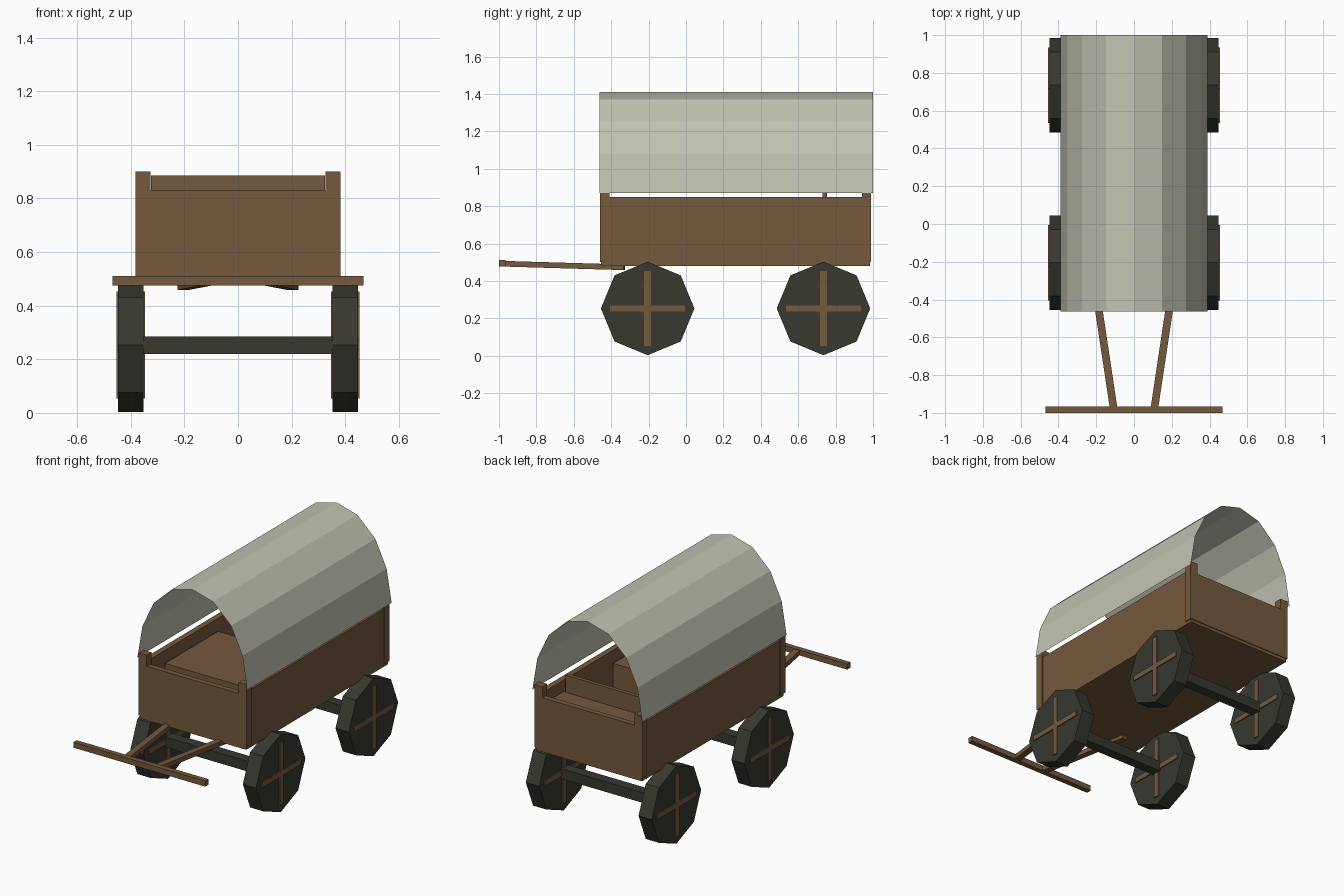
import bpy, bmesh, math
from mathutils import Vector

if "Cube" in bpy.data.objects:
    bpy.data.objects.remove(bpy.data.objects["Cube"])


def material(name, rgb):
    m = bpy.data.materials.new(name)
    m.diffuse_color = (*rgb, 1)
    m.use_nodes = True
    m.node_tree.nodes["Principled BSDF"].inputs["Base Color"].default_value = m.diffuse_color
    return m


WOOD = material("brown wood", (0.178, 0.100, 0.048))
DARK = material("dark wood", (0.040, 0.040, 0.030))
CLOTH = material("pale canvas", (0.540, 0.540, 0.450))


def finish(name, bm, mat):
    mesh = bpy.data.meshes.new(name)
    bm.to_mesh(mesh)
    bm.free()
    mesh.materials.append(mat)
    ob = bpy.data.objects.new(name, mesh)
    bpy.context.collection.objects.link(ob)
    return ob


def box(name, lo, hi, mat):
    """Box between two opposite corners."""
    bm = bmesh.new()
    bmesh.ops.create_cube(bm, size=1)
    for v in bm.verts:
        v.co = [lo[i] + (v.co[i] + 0.5) * (hi[i] - lo[i]) for i in range(3)]
    return finish(name, bm, mat)


def beam(name, a, b, width, height, mat):
    """Rectangular bar running from point a to point b."""
    a, b = Vector(a), Vector(b)
    ob = box(name, (-width / 2, -height / 2, 0), (width / 2, height / 2, (b - a).length), mat)
    ob.rotation_euler = (b - a).to_track_quat('Z', 'Y').to_euler()
    ob.location = a
    return ob


def wheel(name, x0, x1, y, z, r):
    """Solid octagonal wheel with a corner pointing up."""
    bm = bmesh.new()
    rings = []
    for x in (x0, x1):
        rings.append([bm.verts.new((x, y + r * math.sin(i * math.pi / 4),
                                    z + r * math.cos(i * math.pi / 4))) for i in range(8)])
    for i in range(8):
        j = (i + 1) % 8
        bm.faces.new((rings[0][i], rings[0][j], rings[1][j], rings[1][i]))
    for ring in rings:
        bm.faces.new(ring)
    bmesh.ops.recalc_face_normals(bm, faces=bm.faces)
    return finish(name, bm, DARK)


# Wagon bed: floor, side walls and end boards
FRONT, BACK = -0.46, 0.99
box("floor", (-0.375, FRONT + 0.005, 0.48), (0.375, BACK - 0.005, 0.51), WOOD)
box("front_board", (-0.375, FRONT, 0.50), (0.375, FRONT + 0.035, 0.83), WOOD)
box("back_board", (-0.375, BACK - 0.035, 0.50), (0.375, BACK, 0.83), WOOD)
for s, side in ((-1, "left"), (1, "right")):
    xs = sorted((s * 0.34, s * 0.377))
    box(side + "_wall", (xs[0], FRONT + 0.01, 0.48), (xs[1], BACK - 0.01, 0.85), WOOD)
    xs = sorted((s * 0.327, s * 0.383))
    for y, end in ((FRONT, "front"), (BACK - 0.05, "back")):
        box(f"{end}_{side}_post", (xs[0], y, 0.50), (xs[1], y + 0.05, 0.90), WOOD)

# Cargo chest, and the bench with its backrest
box("cargo_chest", (-0.33, -0.27, 0.51), (0.33, 0.27, 0.775), WOOD)
box("bench_seat", (-0.34, 0.75, 0.74), (0.34, 0.92, 0.775), WOOD)
box("bench_backrest", (-0.325, 0.73, 0.60), (0.325, 0.755, 0.885), WOOD)

# Canvas cover: a thin open sheet over an arched profile
half = [(0.39, 0.87), (0.355, 1.08), (0.275, 1.25), (0.147, 1.37)]
arch = half + [(0, 1.41)] + [(-x, z) for x, z in reversed(half)]
bm = bmesh.new()
rows = [[bm.verts.new((x, y, z)) for x, z in arch] for y in (-0.462, 1.0)]
for i in range(len(arch) - 1):
    bm.faces.new((rows[0][i], rows[1][i], rows[1][i + 1], rows[0][i + 1]))
for f in bm.faces:
    f.normal_update()
    if f.normal.z < 0:
        f.normal_flip()
finish("canvas_cover", bm, CLOTH)

# Axles, wheels and crossed spokes
HUB = 0.253
for y, end in ((-0.205, "front"), (0.735, "back")):
    box(end + "_axle", (-0.37, y - 0.033, 0.22), (0.37, y + 0.033, 0.285), DARK)
    for s, side in ((-1, "left"), (1, "right")):
        xs = sorted((s * 0.353, s * 0.447))
        wheel(f"{end}_{side}_wheel", xs[0], xs[1], y, HUB, 0.25)
        xs = sorted((s * 0.346, s * 0.454))
        for dy, dz, kind in ((0.2, 0.017, "level"), (0.019, 0.2, "upright")):
            box(f"{end}_{side}_{kind}_spoke", (xs[0], y - dy, HUB - dz),
                (xs[1], y + dy, HUB + dz), WOOD)

# Pulling shafts and the crossbar
for s, side in ((-1, "left"), (1, "right")):
    beam(side + "_shaft", (s * 0.205, -0.33, 0.473), (s * 0.108, -0.975, 0.492), 0.04, 0.03, WOOD)
box("crossbar", (-0.468, -1.0, 0.476), (0.468, -0.966, 0.511), WOOD)
